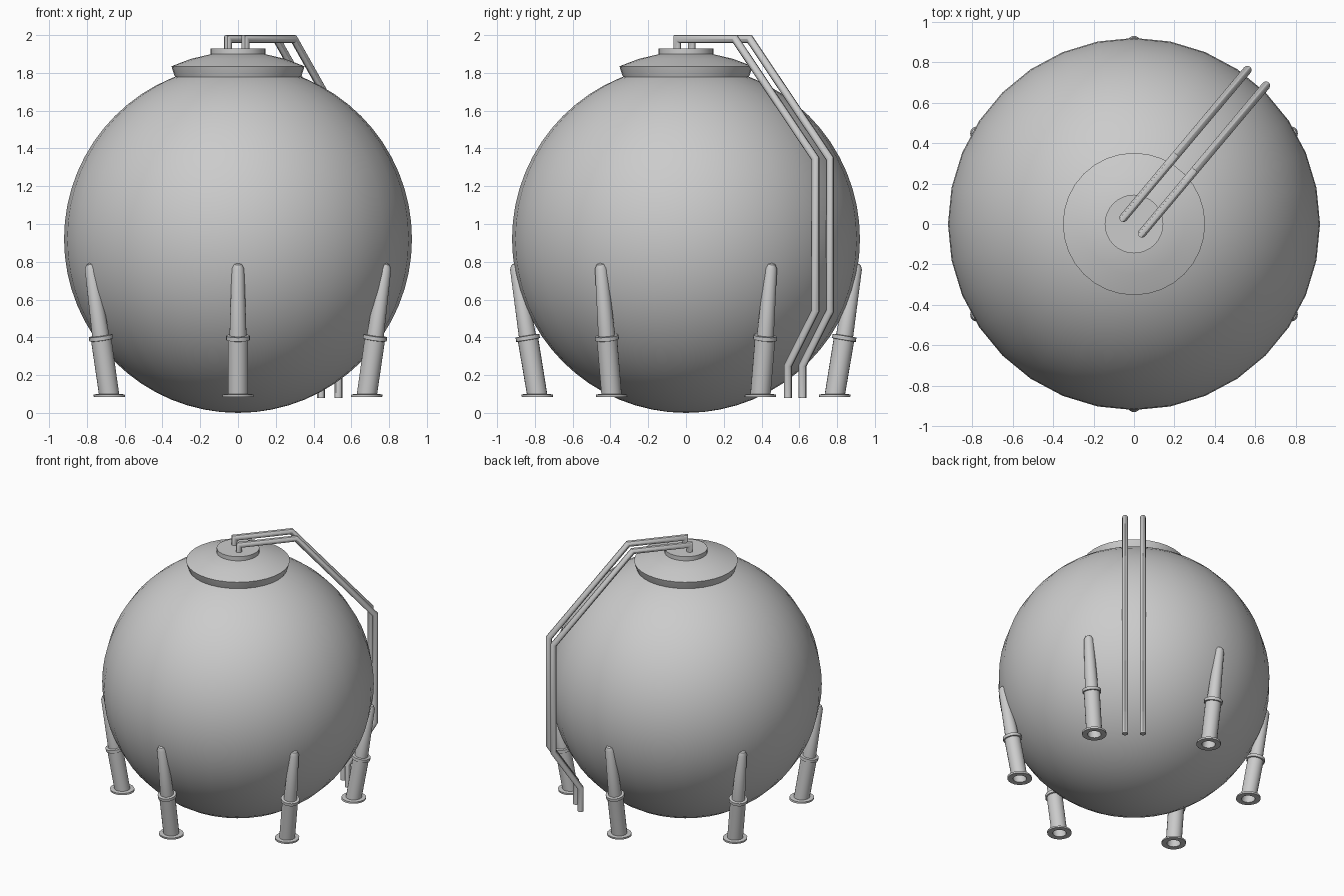
import bpy, bmesh, math
from mathutils import Vector, Matrix

cube = bpy.data.objects.get("Cube")
if cube:
    bpy.data.objects.remove(cube, do_unlink=True)

GREY = (0.6, 0.6, 0.6, 1)
paint = bpy.data.materials.new("grey_paint")
paint.use_nodes = True
paint.diffuse_color = GREY
paint.node_tree.nodes["Principled BSDF"].inputs["Base Color"].default_value = GREY


def finish(name, bm, angle=35):
    bmesh.ops.remove_doubles(bm, verts=bm.verts, dist=1e-5)
    bmesh.ops.recalc_face_normals(bm, faces=bm.faces)
    mesh = bpy.data.meshes.new(name)
    bm.to_mesh(mesh)
    bm.free()
    mesh.materials.append(paint)
    obj = bpy.data.objects.new(name, mesh)
    bpy.context.collection.objects.link(obj)
    bpy.ops.object.select_all(action="DESELECT")
    obj.select_set(True)
    bpy.context.view_layer.objects.active = obj
    bpy.ops.object.shade_smooth_by_angle(angle=math.radians(angle))
    return obj


def skin(bm, rings):
    """Bridge consecutive rings of points with quads."""
    loops = [[bm.verts.new(p) for p in ring] for ring in rings]
    n = len(loops[0])
    for a, b in zip(loops, loops[1:]):
        for i in range(n):
            j = (i + 1) % n
            bm.faces.new((a[i], a[j], b[j], b[i]))
    return loops


def lathe(name, profile, sides, lean=0.0, base=0.0):
    """Turn a (radius, height) profile; lean tips the axis towards +x."""
    bm = bmesh.new()
    rings = []
    for r, z in profile:
        tip = lean * min(1, max(0, (z - base) / 0.2 - 0.1))
        ring = []
        for i in range(sides):
            a = math.tau * i / sides
            x, y = r * math.cos(a), r * math.sin(a)
            ring.append((x + lean * (z - base), y, z - tip * x))
        rings.append(ring)
    skin(bm, rings)
    return finish(name, bm)


def pipe(name, points, radius, sides=12):
    """Sweep a circle along a path in the x-z plane with mitred bends."""
    pts = [Vector((x, 0, z)) for x, z in points]
    bm = bmesh.new()
    rings = []
    for i, p in enumerate(pts):
        d_in = (p - pts[max(i - 1, 0)]).normalized()
        d_out = (pts[min(i + 1, len(pts) - 1)] - p).normalized()
        along = (d_in + d_out).normalized()
        across = Vector((along.z, 0, -along.x))
        stretch = 1 / max(0.5, along.dot(d_out if d_out.length else d_in))
        rings.append([p + across * radius * stretch * math.cos(math.tau * k / sides)
                      + Vector((0, radius * math.sin(math.tau * k / sides), 0))
                      for k in range(sides)])
    loops = skin(bm, rings)
    bm.faces.new(loops[0])
    bm.faces.new(loops[-1])
    return finish(name, bm, 30)


# Spherical vessel
R = 0.921
bm = bmesh.new()
bmesh.ops.create_uvsphere(bm, u_segments=32, v_segments=32, radius=R,
                          matrix=Matrix.Translation((0, 0, R)))
finish("tank_sphere", bm)

# Roof cap and the manhole lid on it
lathe("roof_cap", [(0, 1.77), (0.33, 1.77), (0.345, 1.81), (0.352, 1.835),
                   (0.25, 1.874), (0.14, 1.9), (0, 1.91)], 32)
lathe("top_lid", [(0, 1.89), (0.145, 1.895), (0.145, 1.93), (0, 1.93)], 32)

# Six leaning legs with hollow feet, collars and tapered tops
LEG = [(0, 0.25), (0.046, 0.25), (0.046, 0.085), (0.083, 0.085), (0.083, 0.098),
       (0.054, 0.1), (0.054, 0.385), (0.063, 0.387), (0.063, 0.408),
       (0.045, 0.41), (0.033, 0.765), (0.022, 0.787), (0, 0.795)]
for i in range(6):
    leg = lathe(f"support_leg_{i + 1}", LEG, 20, lean=0.165, base=0.09)
    turn = Matrix.Rotation(math.radians(30 + 60 * i), 4, "Z")
    leg.data.transform(turn @ Matrix.Translation((0.787, 0, 0)))

# Twin pipes from the lid down the back left
PATH = [(-0.01, 1.91), (-0.01, 1.979), (0.39, 1.979), (0.945, 1.345),
        (0.945, 0.54), (0.755, 0.25), (0.755, 0.08)]
for name, offset in (("outlet_pipe", 0.06), ("inlet_pipe", -0.06)):
    tube = pipe(name, PATH, 0.021)
    turn = Matrix.Rotation(math.radians(50), 4, "Z")
    tube.data.transform(turn @ Matrix.Translation((0, offset, 0)))
